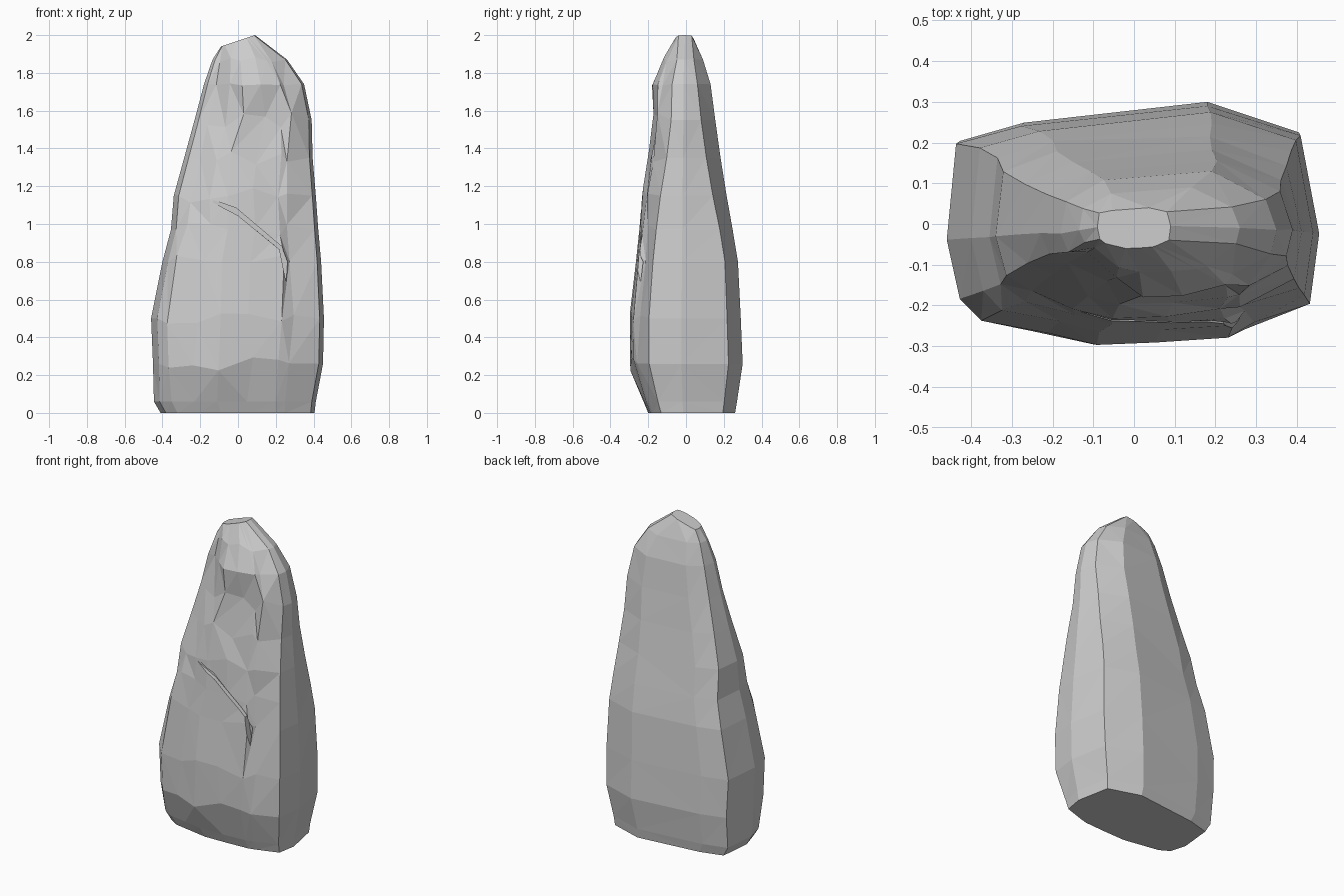
import bpy, bmesh, random

if "Cube" in bpy.data.objects:
    bpy.data.objects.remove(bpy.data.objects["Cube"])
random.seed(4)

# Height levels: z, left x, right x, front depth, back depth
LEVELS = [
    (0.00, -.41, .405, .20, .26), (0.06, -.445, .412, .225, .27),
    (0.26, -.45, .45, .295, .30), (0.50, -.46, .455, .297, .29),
    (0.80, -.40, .44, .265, .275), (0.97, -.355, .425, .247, .247),
    (1.15, -.34, .412, .232, .215), (1.35, -.285, .395, .197, .183),
    (1.55, -.23, .39, .172, .155), (1.74, -.18, .35, .18, .13),
    (1.87, -.135, .26, .118, .09), (1.97, -.09, .09, .06, .04)]

# Cross-section in unit coordinates, counter-clockwise from the right front
SECTION = [(.95, -.66), (1, -.08), (.90, .75), (.40, 1), (-.60, .83),
           (-.95, .68), (-1, -.13), (-.93, -.62), (-.78, -.80),
           (-.50, -.90), (-.22, -1), (.15, -.98), (.50, -.94), (.62, -.88)]
FRONT = range(8, 14)
CORNERS = (0, 2, 5, 7, 8)

# Chips on the front: level, section column, push (negative = outwards)
CHIPS = [(3, 13, .02), (4, 13, .02), (5, 13, .015), (6, 12, .01),
         (7, 12, .005), (8, 11, .018), (8, 12, .01), (9, 12, .02),
         (9, 13, .035), (9, 9, .03), (9, 8, .02), (8, 9, .015)]


def mesh_object(name, bm):
    bmesh.ops.recalc_face_normals(bm, faces=bm.faces)
    me = bpy.data.meshes.new(name)
    bm.to_mesh(me)
    bm.free()
    ob = bpy.data.objects.new(name, me)
    bpy.context.collection.objects.link(ob)
    return ob


# Standing stone: lofted faceted rings, corners more chamfered towards the tip
bm = bmesh.new()
chips = {(l, c): d for l, c, d in CHIPS}
top = len(LEVELS) - 1
rings = []
for i, (z, xl, xr, yf, yb) in enumerate(LEVELS):
    ring = []
    for j, (u, v) in enumerate(SECTION):
        if j in CORNERS and i < top:
            v *= 1 - .38 * max(0, min(1, (z - .9) / .8))
        x = (xl + xr) / 2 + u * (xr - xl) / 2
        y = v * (yb if v > 0 else yf) + chips.get((i, j), 0)
        h = z
        if i == top:
            h += .03 * u                       # sloping tip
        elif i > 1 and j in FRONT:
            r = .04 if i < 9 else .015
            h += random.uniform(-r, r)         # rough front facets
            x += random.uniform(-r, r) / 2
        ring.append(bm.verts.new((x, y, h)))
    rings.append(ring)
n = len(SECTION)
for a, b in zip(rings, rings[1:]):
    for j in range(n):
        k = (j + 1) % n
        bm.faces.new((a[j], a[k], b[k], b[j]))
bm.faces.new(rings[0][::-1])
bm.faces.new(rings[-1])
bmesh.ops.triangulate(bm, faces=[f for f in bm.faces if len(f.verts) == 4])
stone = mesh_object("standing_stone", bm)

# Crack across the front, running into the vertical groove
bm = bmesh.new()
outline = [(-.20, 1.15), (0, 1.045), (.22, .865), (.255, .69), (.262, .80),
           (.232, .88), (-.01, 1.085)]
near = [bm.verts.new((x, -.40, z)) for x, z in outline]
far = [bm.verts.new((x, -.215, z)) for x, z in outline]
bm.faces.new(near)
bm.faces.new(far[::-1])
for j in range(len(outline)):
    k = (j + 1) % len(outline)
    bm.faces.new((near[j], far[j], far[k], near[k]))
cutter = mesh_object("crack_cutter", bm)
cutter.hide_render = True
cutter.hide_viewport = True

mod = stone.modifiers.new("crack", 'BOOLEAN')
mod.operation = 'DIFFERENCE'
mod.solver = 'EXACT'
mod.object = cutter
